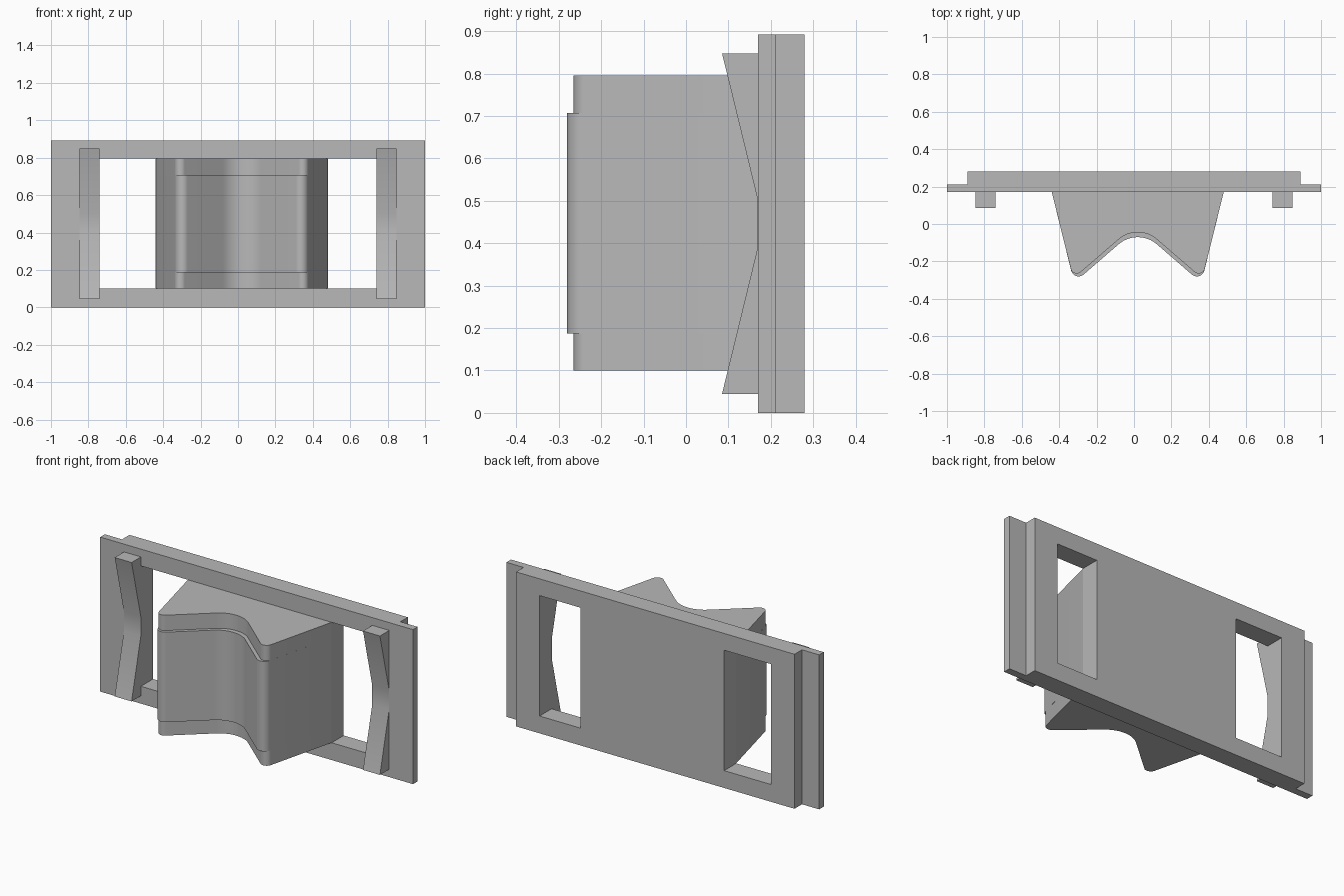
import bpy
import bmesh
import math
from mathutils import Vector

if "Cube" in bpy.data.objects:
    bpy.data.objects.remove(bpy.data.objects["Cube"])

# One plain grey material
grey = bpy.data.materials.new("plain_grey")
grey.use_nodes = True
GREY = (0.48, 0.48, 0.48, 1)
grey.diffuse_color = GREY
grey.node_tree.nodes["Principled BSDF"].inputs["Base Color"].default_value = GREY


def prism(name, points, start, end, place):
    """Extrude a 2D outline from start to end; place maps (a, b, depth) to xyz."""
    bm = bmesh.new()
    face = bm.faces.new([bm.verts.new(place(a, b, start)) for a, b in points])
    ext = bmesh.ops.extrude_face_region(bm, geom=[face], use_keep_orig=True)
    offset = Vector(place(0, 0, end)) - Vector(place(0, 0, start))
    moved = [v for v in ext["geom"] if isinstance(v, bmesh.types.BMVert)]
    bmesh.ops.translate(bm, vec=offset, verts=moved)
    bmesh.ops.recalc_face_normals(bm, faces=bm.faces)
    mesh = bpy.data.meshes.new(name)
    bm.to_mesh(mesh)
    bm.free()
    mesh.materials.append(grey)
    obj = bpy.data.objects.new(name, mesh)
    bpy.context.collection.objects.link(obj)
    return obj


def upright(a, b, depth):
    return (a, b, depth)


def sideways(a, b, depth):
    return (depth, a, b)


def activate(obj):
    bpy.ops.object.select_all(action="DESELECT")
    obj.select_set(True)
    bpy.context.view_layer.objects.active = obj


def smooth(obj):
    activate(obj)
    bpy.ops.object.shade_smooth_by_angle(angle=math.radians(30))


def fillet(corners, steps=12):
    """Round each (x, y, radius) corner of a closed outline."""
    out = []
    for i, (x, y, r) in enumerate(corners):
        p = Vector((x, y))
        if r == 0:
            out.append(p)
            continue
        u = (Vector(corners[i - 1][:2]) - p).normalized()
        v = (Vector(corners[(i + 1) % len(corners)][:2]) - p).normalized()
        half = u.angle(v) / 2
        centre = p + (u + v).normalized() * r / math.sin(half)
        first = p + u * r / math.tan(half) - centre
        last = p + v * r / math.tan(half) - centre
        sweep = first.angle(last)
        for k in range(steps + 1):
            t = k / steps
            arc = first * math.sin((1 - t) * sweep) + last * math.sin(t * sweep)
            out.append(centre + arc / math.sin(sweep))
    return out


# Back plate with a thin lip at each end
FRONT, LIP, BACK, HEIGHT = 0.17, 0.212, 0.28, 0.893
right_half = [(1, FRONT), (1, LIP), (0.89, LIP), (0.89, BACK)]
outline = right_half + [(-x, y) for x, y in reversed(right_half)]
plate = prism("back_plate", outline, 0, HEIGHT, upright)

# Windows either side of the body
for x0, x1 in ((-0.74, -0.44), (0.48, 0.74)):
    box = [(x0, 0), (x1, 0), (x1, 0.5), (x0, 0.5)]
    cutter = prism("window_cutter", box, 0.1, 0.796, upright)
    cutter.hide_render = True
    cut = plate.modifiers.new("window", "BOOLEAN")
    cut.operation = "DIFFERENCE"
    cut.solver = "EXACT"
    cut.object = cutter
    activate(plate)
    bpy.ops.object.modifier_apply(modifier=cut.name)
    bpy.data.objects.remove(cutter)

# Notched ribs beside the windows
rib_outline = [(0.172, 0.045), (0.085, 0.045), (0.169, 0.39),
               (0.169, 0.503), (0.085, 0.848), (0.172, 0.848)]
for name, x0 in (("left_rib", 0.74), ("right_rib", -0.848)):
    smooth(prism(name, rib_outline, x0, x0 + 0.108, sideways))

# Two-pointed body: full-height core and a raised middle band
MID = 0.02


def body_outline(tip_x, tip_y, tip_r, valley_y):
    return fillet([(MID - 0.46, FRONT + 0.002, 0), (MID - tip_x, tip_y, tip_r),
                   (MID, valley_y, 0.156), (MID + tip_x, tip_y, tip_r),
                   (MID + 0.46, FRONT + 0.002, 0)])


smooth(prism("body_core", body_outline(0.345, -0.292, 0.033, 0.006),
             0.1, 0.796, upright))
smooth(prism("body_middle_band", body_outline(0.34, -0.314, 0.041, -0.02),
             0.187, 0.707, upright))
